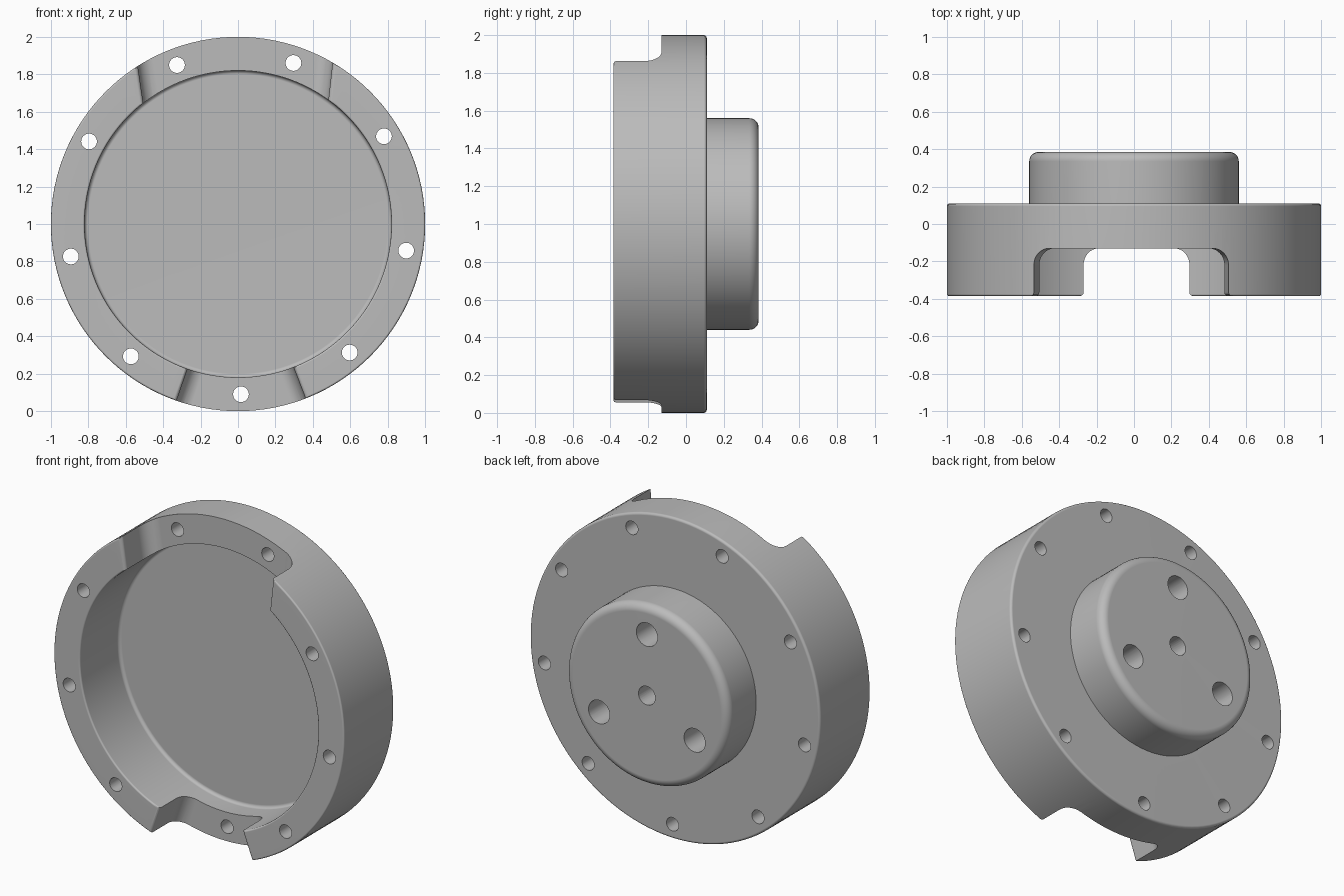
import bpy, bmesh, math
from mathutils import Matrix, Vector

cube = bpy.data.objects.get("Cube")
if cube:
    bpy.data.objects.remove(cube)

FRONT, LEDGE, FLOOR, REAR, BOSS = -0.385, -0.13, 0.0, 0.11, 0.385
TWIST = math.radians(1)          # small turn of hole and notch pattern

grey = bpy.data.materials.new("machined_grey")
grey.use_nodes = True
grey.diffuse_color = (0.5, 0.5, 0.5, 1)
grey.node_tree.nodes["Principled BSDF"].inputs["Base Color"].default_value = (0.5, 0.5, 0.5, 1)


def arc(cx, cy, r, start, end, n=4):
    """Points on an arc, angles in degrees."""
    angles = [math.radians(start + (end - start) * i / n) for i in range(n + 1)]
    return [(cx + r * math.cos(a), cy + r * math.sin(a)) for a in angles]


def make_object(name, bm):
    bmesh.ops.recalc_face_normals(bm, faces=bm.faces)
    mesh = bpy.data.meshes.new(name)
    bm.to_mesh(mesh)
    bm.free()
    obj = bpy.data.objects.new(name, mesh)
    bpy.context.collection.objects.link(obj)
    mesh.materials.append(grey)
    return obj


def lathe(name, profile, steps=128):
    """Revolve (radius, y) points around the y axis."""
    bm = bmesh.new()
    rings = []
    for r, y in profile:
        if r == 0:
            rings.append([bm.verts.new((0, y, 0))] * steps)
        else:
            rings.append([bm.verts.new((r * math.cos(t), y, r * math.sin(t)))
                          for t in (math.tau * i / steps for i in range(steps))])
    for a, b in zip(rings, rings[1:]):
        for i in range(steps):
            j = (i + 1) % steps
            bm.faces.new(dict.fromkeys((a[i], a[j], b[j], b[i])))
    return make_object(name, bm)


def add_hole(bm, angle, dist, radius, y0, y1, segments=32):
    centre = Vector((dist * math.cos(angle), (y0 + y1) / 2, dist * math.sin(angle)))
    bmesh.ops.create_cone(bm, cap_ends=True, segments=segments, radius1=radius,
                          radius2=radius, depth=y1 - y0,
                          matrix=Matrix.Translation(centre) @ Matrix.Rotation(math.pi / 2, 4, 'X'))


def add_notch(bm, up, inner_half, outer_half):
    """Tapered slot with filleted bottom corners and softened lips."""
    side = [(0.02, -0.6)]
    side += arc(0.02, FRONT + 0.02, 0.02, 270, 180)
    side += arc(-0.09, LEDGE - 0.09, 0.09, 0, 90, 8)
    loops = []
    for dist, half in ((0.5, inner_half), (1.2, outer_half)):
        outline = [(half + o, y) for o, y in side]
        outline += [(-x, y) for x, y in reversed(outline)]
        loops.append([bm.verts.new((x, y, up * dist)) for x, y in outline])
    a, b = loops
    bm.faces.new(a)
    bm.faces.new(b)
    for i in range(len(a)):
        j = (i + 1) % len(a)
        bm.faces.new((a[i], a[j], b[j], b[i]))


def cut(target, name, bm):
    """Subtract the cutter and throw it away."""
    cutter = make_object(name, bm)
    cutter.hide_render = True
    mod = target.modifiers.new(name, 'BOOLEAN')
    mod.object, mod.operation, mod.solver = cutter, 'DIFFERENCE', 'EXACT'
    bpy.ops.object.select_all(action='DESELECT')
    bpy.context.view_layer.objects.active = target
    target.select_set(True)
    bpy.ops.object.modifier_apply(modifier=mod.name)
    bpy.data.objects.remove(cutter)


# Cup-shaped flange with a round boss behind
profile = [(0, FLOOR)]
profile += arc(0.80, FLOOR - 0.02, 0.02, 90, 0)
profile += arc(0.83, FRONT + 0.01, 0.01, 180, 270, 3)
profile += arc(0.99, FRONT + 0.01, 0.01, 270, 360, 3)
profile += arc(0.985, REAR - 0.015, 0.015, 0, 90)
profile += [(0.56, REAR)]
profile += arc(0.51, BOSS - 0.05, 0.05, 0, 90, 8)
profile += [(0, BOSS)]
housing = lathe("flanged_housing", profile)

# Wide notch on top, narrower one below
bm = bmesh.new()
add_notch(bm, 1, 0.475, 0.565)
add_notch(bm, -1, 0.185, 0.44)
bmesh.ops.rotate(bm, verts=bm.verts, matrix=Matrix.Rotation(-TWIST, 3, 'Y'))
cut(housing, "notch_cutter", bm)

# Ring of through holes, then blind holes in the boss
bm = bmesh.new()
for i in range(9):
    add_hole(bm, math.radians(-90 + 40 * i) + TWIST, 0.91, 0.042, -0.6, 0.3)
for i in range(3):
    add_hole(bm, math.radians(90 + 120 * i), 0.38, 0.073, BOSS - 0.25, 0.5)
add_hole(bm, 0, 0, 0.058, BOSS - 0.25, 0.5)
cut(housing, "hole_cutter", bm)

# Stand it on the ground and shade
housing.data.transform(Matrix.Translation((0, 0, 1)))
bpy.ops.object.shade_smooth_by_angle(angle=math.radians(40))
weighted = housing.modifiers.new("clean_normals", 'WEIGHTED_NORMAL')
weighted.keep_sharp = True
